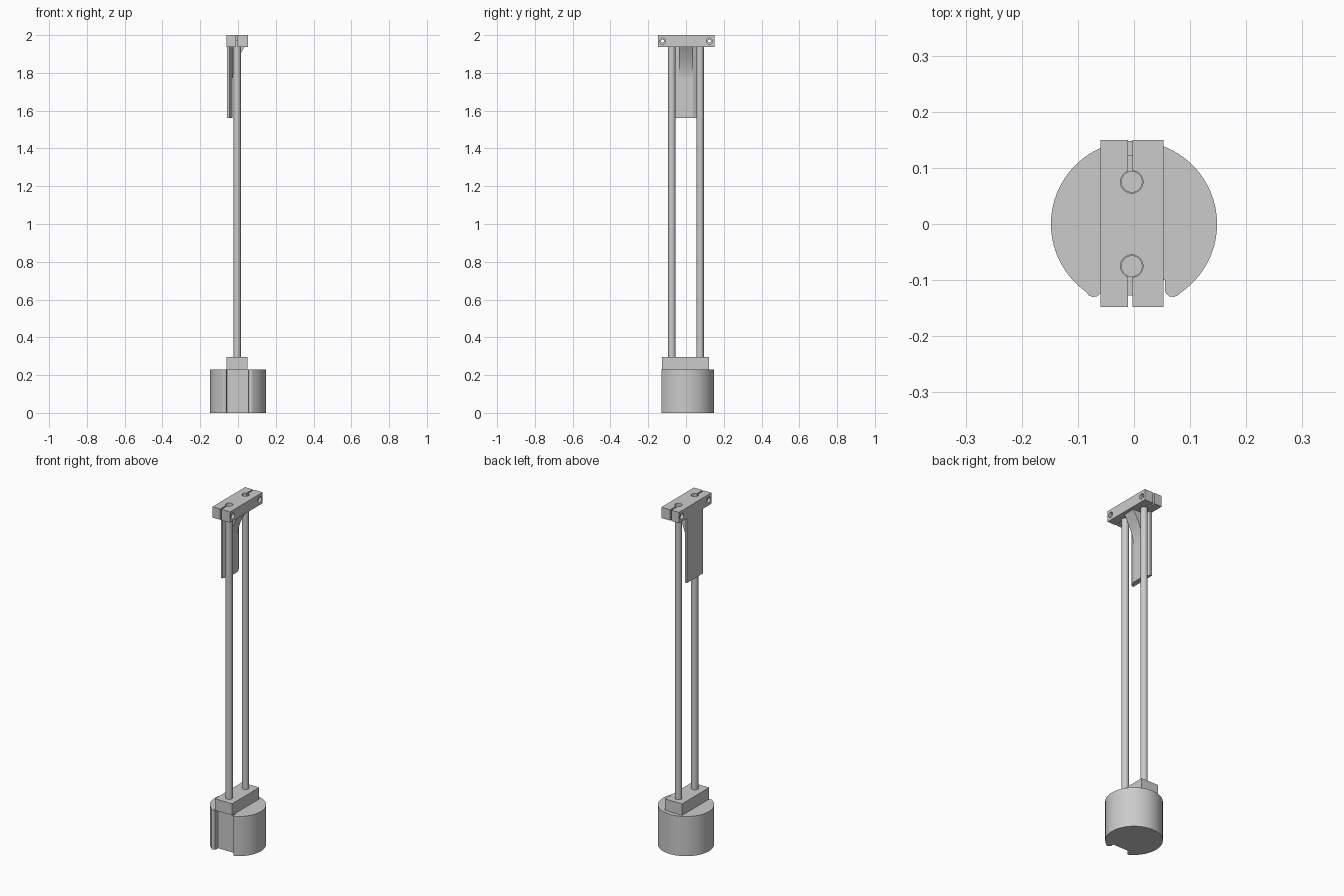
import bpy, bmesh, math
from mathutils import Matrix, Vector

cube = bpy.data.objects.get("Cube")
if cube:
    bpy.data.objects.remove(cube, do_unlink=True)

grey = bpy.data.materials.new("plain_grey")
grey.use_nodes = True
COLOUR = (0.6, 0.6, 0.6, 1)
grey.diffuse_color = COLOUR
grey.node_tree.nodes["Principled BSDF"].inputs["Base Color"].default_value = COLOUR

CX = -0.004      # centre line of rods and blocks
ROD_Y = 0.075    # rod spacing from the middle


def finish(name, bm, smooth=False):
    bmesh.ops.recalc_face_normals(bm, faces=bm.faces)
    mesh = bpy.data.meshes.new(name)
    bm.to_mesh(mesh)
    bm.free()
    mesh.materials.append(grey)
    ob = bpy.data.objects.new(name, mesh)
    bpy.context.collection.objects.link(ob)
    if smooth:
        shade(ob)
    return ob


def shade(ob):
    bpy.ops.object.select_all(action='DESELECT')
    ob.select_set(True)
    bpy.context.view_layer.objects.active = ob
    bpy.ops.object.shade_smooth_by_angle(angle=math.radians(30))


def box(name, lo, hi):
    bm = bmesh.new()
    lo, hi = Vector(lo), Vector(hi)
    size = hi - lo
    bmesh.ops.create_cube(bm, size=1, matrix=Matrix.Translation((lo + hi) / 2) @ Matrix.Diagonal((*size, 1)))
    return finish(name, bm)


def cylinder(name, r, length, centre, axis='Z', segments=32):
    bm = bmesh.new()
    turn = Matrix.Rotation(math.pi / 2, 4, 'Y') if axis == 'X' else Matrix()
    bmesh.ops.create_cone(bm, cap_ends=True, segments=segments, radius1=r, radius2=r,
                          depth=length, matrix=Matrix.Translation(centre) @ turn)
    return finish(name, bm, True)


def prism(name, points, shift, smooth=False):
    """Extrude a closed loop of 3D points along a vector."""
    bm = bmesh.new()
    face = bm.faces.new([bm.verts.new(p) for p in points])
    out = bmesh.ops.extrude_face_region(bm, geom=[face])
    bmesh.ops.translate(bm, vec=shift, verts=[v for v in out["geom"] if isinstance(v, bmesh.types.BMVert)])
    return finish(name, bm, smooth)


def cut(target, cutter):
    mod = target.modifiers.new("cut", 'BOOLEAN')
    mod.operation = 'DIFFERENCE'
    mod.solver = 'EXACT'
    mod.object = cutter
    bpy.ops.object.select_all(action='DESELECT')
    target.select_set(True)
    bpy.context.view_layer.objects.active = target
    bpy.ops.object.modifier_apply(modifier=mod.name)
    bpy.data.objects.remove(cutter, do_unlink=True)


# Round base with a front slot whose lips are rounded
R = 0.148
start = -math.acos(0.084 / R)
sweep = math.pi - 2 * start
outline = [(R * math.cos(start + sweep * i / 72), R * math.sin(start + sweep * i / 72)) for i in range(73)]
lip = [(0.078, -0.127), (0.071, -0.13), (0.063, -0.129), (0.057, -0.124), (0.055, -0.117), (0.055, -0.1)]
outline += [(-x - 0.003, y) for x, y in lip] + [(x, y) for x, y in reversed(lip)]
prism("base", [(x, y, 0) for x, y in outline], (0, 0, 0.23), True)

# Socket block for the rods
box("lower_block", (-0.06, -0.127, 0.23), (0.051, 0.122, 0.297))

# Upper clamp with rod bores, end slits and counterbored screw holes
clamp = box("upper_clamp", (-0.06, -0.148, 1.937), (0.053, 0.15, 2.0))
for s in (-1, 1):
    cut(clamp, cylinder("bore", 0.02, 0.2, (CX, s * ROD_Y, 1.97)))
    a, b = sorted((s * 0.08, s * 0.2))
    cut(clamp, box("slit", (CX - 0.007, a, 1.9), (CX + 0.001, b, 2.1)))
    cut(clamp, cylinder("screw_hole", 0.008, 0.3, (0, s * 0.124, 1.968), 'X', 24))
    for face_x in (-0.06, 0.053):
        cut(clamp, cylinder("counterbore", 0.016, 0.03, (face_x, s * 0.124, 1.968), 'X', 24))
shade(clamp)

# Twin rods
for side, s in (("front", -1), ("back", 1)):
    cylinder(side + "_rod", 0.019, 1.7, (CX, s * ROD_Y, 1.125))

# Hanging plate with bevelled sides
half = [(-0.058, 0.075), (-0.046, 0.075), (-0.028, 0.037)]
section = half + [(x, -y) for x, y in reversed(half)]
prism("hanging_plate", [(x, y, 1.56) for x, y in section], (0, 0, 0.377))

# Curved brace between plate and clamp
brace = [(-0.03, 1.937), (-0.03, 1.77)]
brace += [(-0.028 + 0.062 * t ** 1.7, 1.77 + 0.167 * t) for t in [i / 12 for i in range(13)]]
prism("curved_brace", [(x, -0.036, z) for x, z in brace], (0, 0.072, 0), True)
